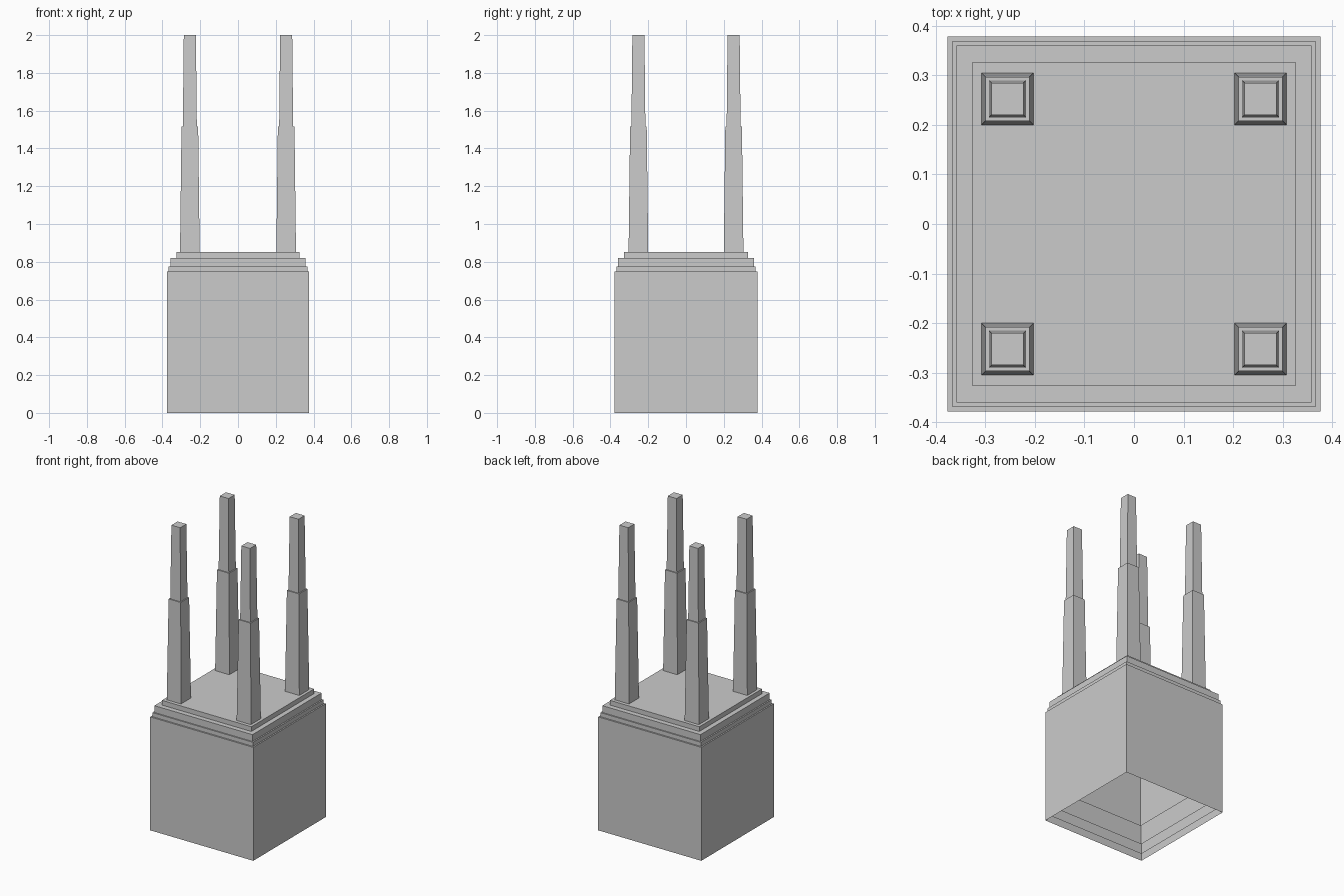
import bpy, bmesh

if "Cube" in bpy.data.objects:
    bpy.data.objects.remove(bpy.data.objects["Cube"])


def tapered_box(name, cx, cy, z0, z1, hx0, hy0, hx1, hy1):
    """Four-sided box with a capped top and an open underside."""
    bm = bmesh.new()
    corners = [(-1, -1), (1, -1), (1, 1), (-1, 1)]
    low = [bm.verts.new((cx + sx * hx0, cy + sy * hy0, z0)) for sx, sy in corners]
    top = [bm.verts.new((cx + sx * hx1, cy + sy * hy1, z1)) for sx, sy in corners]
    for i in range(4):
        j = (i + 1) % 4
        bm.faces.new((low[i], low[j], top[j], top[i]))
    bm.faces.new(top)
    mesh = bpy.data.meshes.new(name)
    bm.to_mesh(mesh)
    bm.free()
    obj = bpy.data.objects.new(name, mesh)
    bpy.context.collection.objects.link(obj)
    return obj


# Main block and the nested open-bottomed boxes forming the roof steps
blocks = [
    ("main_block", 0.376, 0.378, 0.0, 0.748),
    ("lower_roof_step", 0.367, 0.368, 0.04, 0.775),
    ("middle_roof_step", 0.358, 0.360, 0.10, 0.82),
    ("upper_roof_step", 0.326, 0.327, 0.20, 0.851),
]
for name, hx, hy, z0, z1 in blocks:
    tapered_box(name, 0, 0, z0, z1, hx, hy, hx, hy)

# Four two-stage tapering corner towers
for side, sx in (("left", -1), ("right", 1)):
    for end, sy in (("front", -1), ("back", 1)):
        x, y = sx * 0.255, sy * 0.252
        tapered_box(f"{end}_{side}_tower_base", x, y, 0.851, 1.515,
                    0.052, 0.052, 0.044, 0.044)
        tapered_box(f"{end}_{side}_tower_top", x, y, 1.515, 2.0,
                    0.037, 0.037, 0.032, 0.032)
